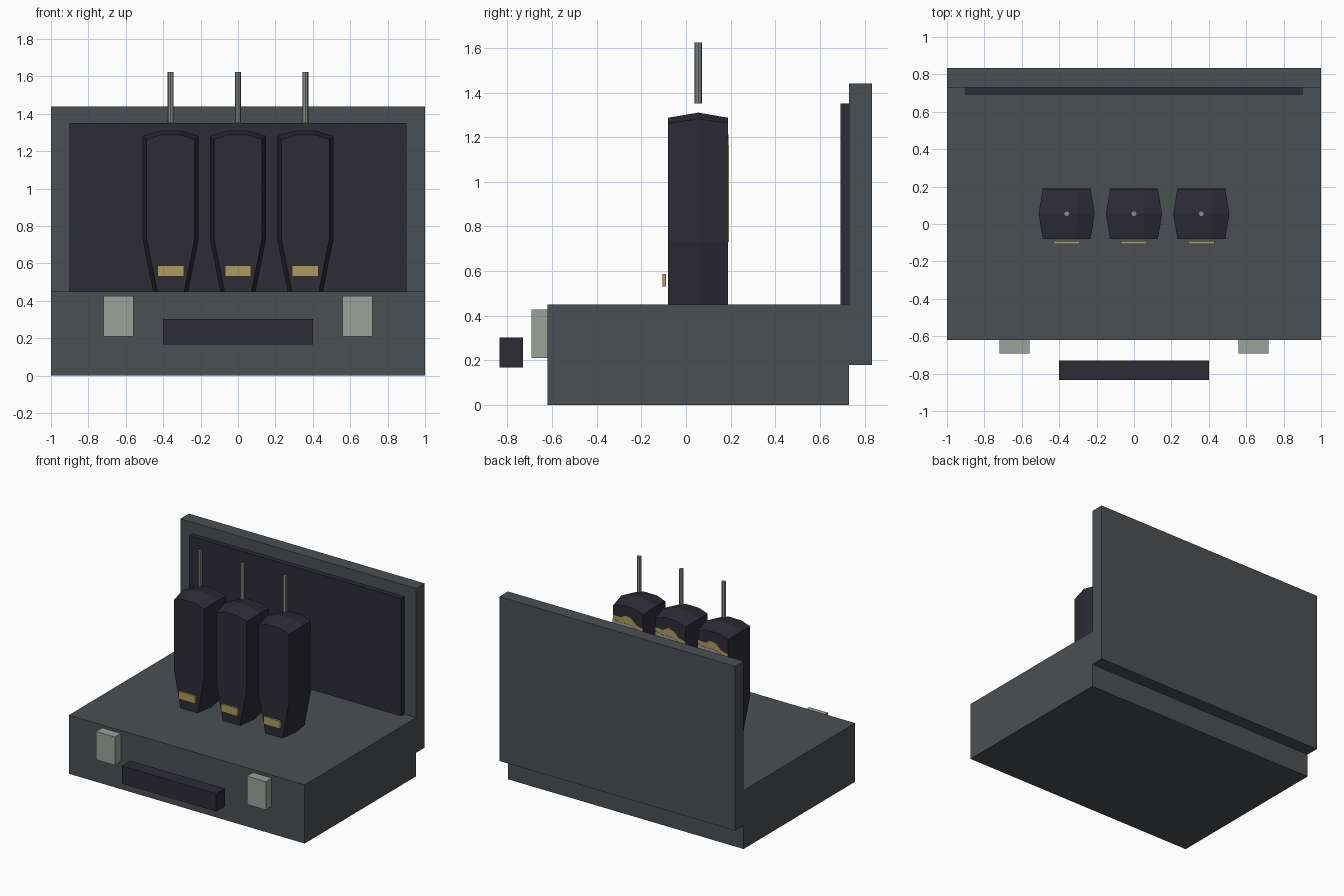
import bpy, bmesh, math

if "Cube" in bpy.data.objects:
    bpy.data.objects.remove(bpy.data.objects["Cube"])


def material(name, rgb):
    m = bpy.data.materials.new(name)
    m.diffuse_color = (*rgb, 1)
    m.use_nodes = True
    m.node_tree.nodes["Principled BSDF"].inputs["Base Color"].default_value = m.diffuse_color
    return m


CASE = material("slate_grey", (0.072, 0.079, 0.086))
DARK = material("near_black", (0.026, 0.025, 0.036))
TAN = material("tan", (0.43, 0.33, 0.12))
STEEL = material("pale_steel", (0.33, 0.36, 0.32))
ROD = material("antenna_grey", (0.25, 0.27, 0.24))


def finish(name, bm, mat):
    bmesh.ops.recalc_face_normals(bm, faces=bm.faces)
    me = bpy.data.meshes.new(name)
    bm.to_mesh(me)
    bm.free()
    me.materials.append(mat)
    ob = bpy.data.objects.new(name, me)
    bpy.context.collection.objects.link(ob)
    return ob


def box(name, x, y, z, mat):
    bm = bmesh.new()
    bmesh.ops.create_cube(bm, size=1)
    for v in bm.verts:
        for i, (lo, hi) in enumerate((x, y, z)):
            v.co[i] = hi if v.co[i] > 0 else lo
    return finish(name, bm, mat)


def loft(name, sections, mat):
    """Join matching (y, [(x, z)...]) outlines front to back and cap the ends."""
    bm = bmesh.new()
    rings = [[bm.verts.new((x, y, z)) for x, z in pts] for y, pts in sections]
    n = len(rings[0])
    for a, b in zip(rings, rings[1:]):
        for i in range(n):
            j = (i + 1) % n
            bm.faces.new((a[i], a[j], b[j], b[i]))
    bm.faces.new(rings[0])
    bm.faces.new(rings[-1])
    return finish(name, bm, mat)


def mirrored(cx, half):
    """Close a half outline (bottom to top) symmetrically about cx."""
    return [(cx + x, z) for x, z in half] + [(cx - x, z) for x, z in reversed(half)]


# Case: tray, raised lid, lid lining, handle and latches
box("case_base", (-1, 1), (-0.62, 0.73), (0, 0.45), CASE)
box("case_lid", (-1, 1), (0.73, 0.833), (0.18, 1.44), CASE)
box("lid_lining", (-0.9, 0.9), (0.692, 0.731), (0.44, 1.352), DARK)
box("handle", (-0.4, 0.4), (-0.835, -0.73), (0.167, 0.303), DARK)
for s, side in ((-1, "left"), (1, "right")):
    x = sorted((s * 0.56, s * 0.72))
    box("latch_" + side, x, (-0.692, -0.619), (0.21, 0.427), STEEL)

# Handheld units with tapered feet, swollen at mid depth
face = [(0.063, 0.40), (0.128, 0.73), (0.128, 1.262), (0.055, 1.287)]
mid = [(0.084, 0.40), (0.15, 0.73), (0.15, 1.282), (0.055, 1.31)]
# jagged upper edge of the tan strip and of the grey panel on the back
tan_edge = [(-0.128, 1.15), (-0.07, 1.165), (-0.03, 1.205), (0.02, 1.215),
            (0.06, 1.19), (0.128, 1.195)]
grey_edge = [(-0.128, 1.12), (-0.07, 1.135), (-0.03, 1.15), (0.02, 1.155),
             (0.06, 1.15), (0.128, 1.165)]

for k, cx in enumerate((-0.36, 0, 0.36), 1):
    loft(f"unit_body_{k}", [(-0.08, mirrored(cx, face)), (0.055, mirrored(cx, mid)),
                            (0.188, mirrored(cx, face))], DARK)
    # front badge
    box(f"unit_badge_{k}", (cx - 0.07, cx + 0.07), (-0.106, -0.09), (0.53, 0.588), TAN)
    # painted back panel: grey field with a tan fringe
    for label, edge, depth, mat in (("tan_fringe", tan_edge, 0.190, TAN),
                                    ("grey_panel", grey_edge, 0.192, STEEL)):
        pts = [(cx + 0.128, 0.73), (cx - 0.128, 0.73)] + [(cx + x, z) for x, z in edge]
        loft(f"unit_{label}_{k}", [(0.187, pts), (depth, pts)], mat)
    # antenna
    bpy.ops.mesh.primitive_cylinder_add(vertices=8, radius=0.016, depth=0.273,
                                        location=(cx, 0.055, 1.4875))
    ob = bpy.context.object
    ob.name = f"antenna_{k}"
    ob.data.materials.append(ROD)
